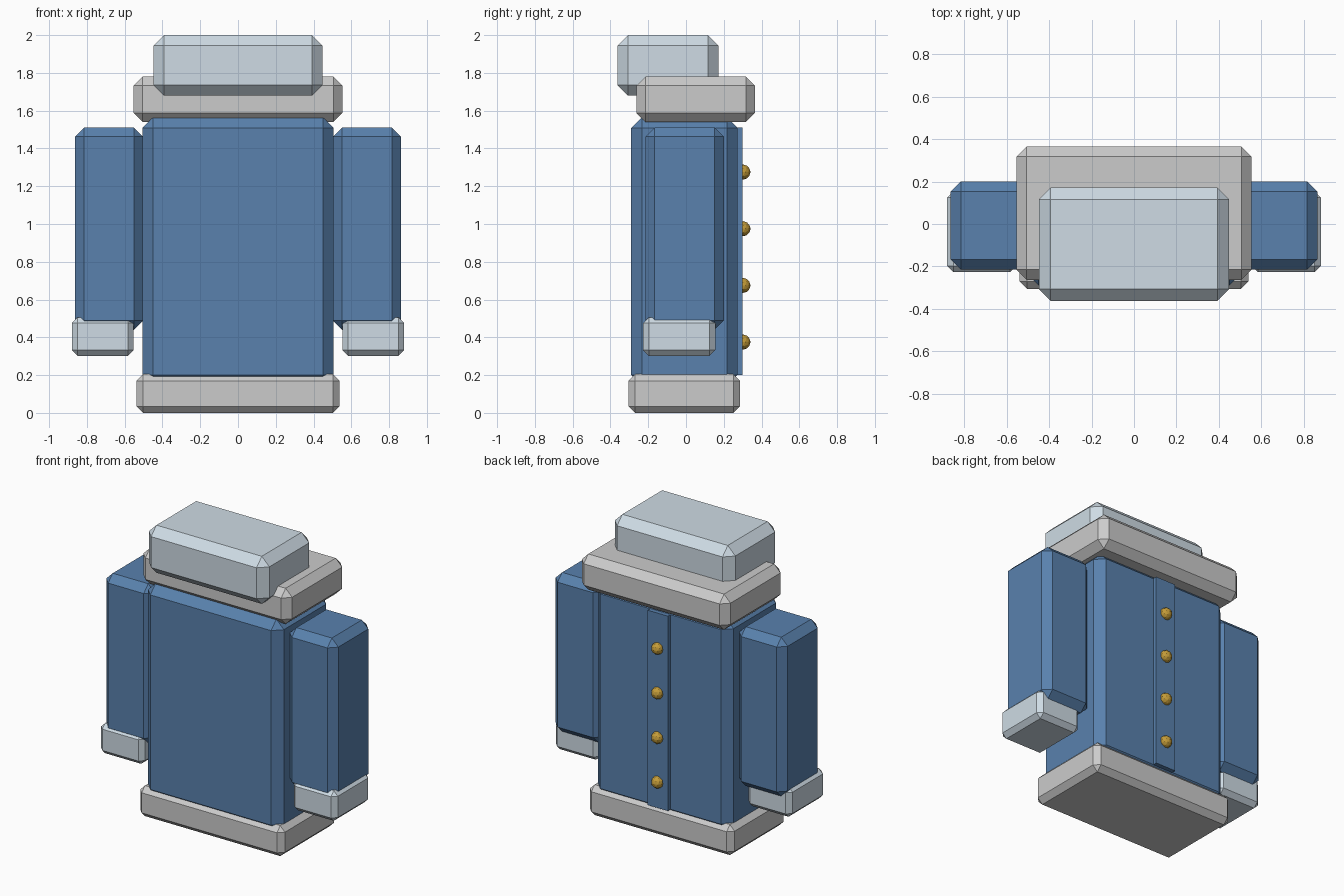
import bpy
import bmesh
from mathutils import Vector

if "Cube" in bpy.data.objects:
    bpy.data.objects.remove(bpy.data.objects["Cube"])


def material(name, rgb):
    mat = bpy.data.materials.new(name)
    mat.diffuse_color = (*rgb, 1)
    mat.use_nodes = True
    mat.node_tree.nodes["Principled BSDF"].inputs["Base Color"].default_value = mat.diffuse_color
    return mat


BLUE = material("blue_cloth", (0.10, 0.22, 0.42))
PALE = material("pale_grey_blue", (0.62, 0.71, 0.78))
GOLD = material("gold", (0.55, 0.33, 0.04))


def finish(name, bm, mat):
    mesh = bpy.data.meshes.new(name)
    bm.to_mesh(mesh)
    bm.free()
    obj = bpy.data.objects.new(name, mesh)
    bpy.context.collection.objects.link(obj)
    if mat:
        mesh.materials.append(mat)
    return obj


def block(name, x, y, z, chamfer=0.0, mat=None):
    """Box given by its (min, max) on each axis, with chamfered edges."""
    bm = bmesh.new()
    bmesh.ops.create_cube(bm, size=1)
    lo, hi = Vector((x[0], y[0], z[0])), Vector((x[1], y[1], z[1]))
    bmesh.ops.scale(bm, vec=hi - lo, verts=bm.verts)
    bmesh.ops.translate(bm, vec=(lo + hi) / 2, verts=bm.verts)
    if chamfer:
        bmesh.ops.bevel(bm, geom=bm.edges[:], offset=chamfer, segments=1,
                        profile=0.5, affect='EDGES', clamp_overlap=True)
    return finish(name, bm, mat)


# Body of the jacket
block("torso", (-0.505, 0.505), (-0.29, 0.272), (0.145, 1.565), 0.056, BLUE)
block("hem", (-0.538, 0.538), (-0.305, 0.287), (0.0, 0.205), 0.035)

# Collar and the block above it
block("collar", (-0.553, 0.553), (-0.263, 0.365), (1.54, 1.78), 0.048)
block("hood", (-0.448, 0.448), (-0.363, 0.172), (1.68, 2.0), 0.056, PALE)

# Sleeves with cuffs on both sides
for side, s in (("left", -1), ("right", 1)):
    block(f"{side}_sleeve", sorted((s * 0.503, s * 0.863)), (-0.215, 0.2),
          (0.44, 1.51), 0.048, BLUE)
    block(f"{side}_cuff", sorted((s * 0.553, s * 0.88)), (-0.227, 0.155),
          (0.302, 0.505), 0.03, PALE)

# Button strip and buttons
block("placket", (-0.075, 0.075), (0.24, 0.3), (0.2, 1.51), 0, BLUE)
for i in range(4):
    bm = bmesh.new()
    bmesh.ops.create_icosphere(bm, subdivisions=2, radius=0.04)
    button = finish(f"button_{i + 1}", bm, GOLD)
    button.location = (0, 0.302, 0.375 + 0.3 * i)
